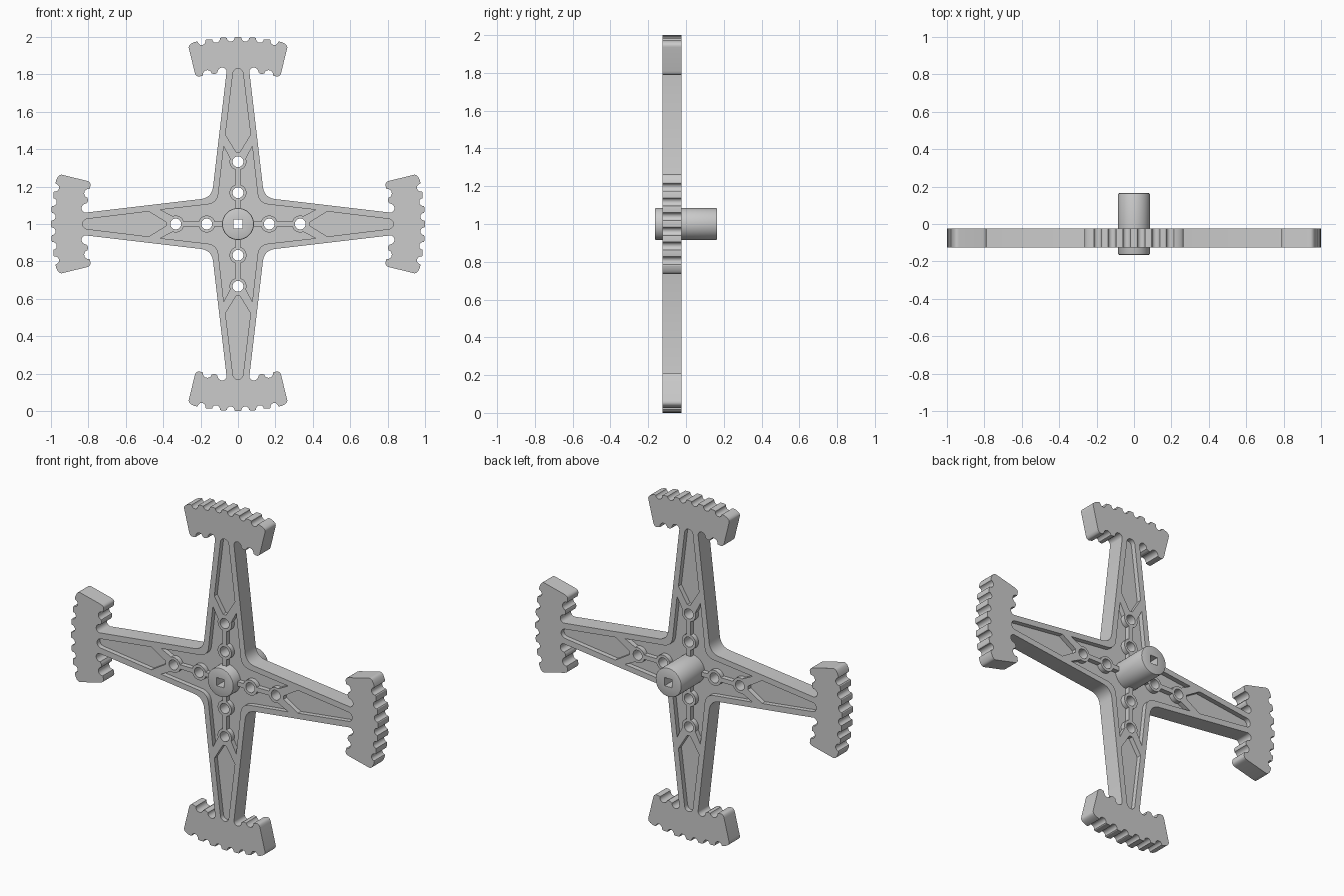
import bpy, bmesh
from math import sin, cos, pi, acos, radians, tan

if "Cube" in bpy.data.objects:
    bpy.data.objects.remove(bpy.data.objects["Cube"])

CY, CZ = -0.075, 1.0          # plate centre
HALF, WEB = 0.05, 0.022       # half thickness of plate and of recessed web


def arc(cx, cy, r, a0, a1, n):
    return [(cx + r * cos(a0 + (a1 - a0) * i / n), cy + r * sin(a0 + (a1 - a0) * i / n))
            for i in range(n + 1)]


def bezier(p, q, r, n=8):
    return [tuple((1 - t) ** 2 * a + 2 * t * (1 - t) * b + t * t * c for a, b, c in zip(p, q, r))
            for t in [i / n for i in range(n + 1)]]


def rot(pts, k):
    for _ in range(k):
        pts = [(y, -x) for x, y in pts]
    return pts


def finish(ob):
    bpy.ops.object.select_all(action='DESELECT')
    ob.select_set(True)
    bpy.context.view_layer.objects.active = ob
    if ob.type == 'CURVE':
        bpy.ops.object.convert(target='MESH')
        ob = bpy.context.object
    bm = bmesh.new()
    bm.from_mesh(ob.data)
    bmesh.ops.remove_doubles(bm, verts=bm.verts, dist=1e-5)
    bmesh.ops.recalc_face_normals(bm, faces=bm.faces)
    bm.to_mesh(ob.data)
    bm.free()
    bpy.ops.object.shade_smooth_by_angle(angle=radians(30))


def extruded(name, loops, half):
    cu = bpy.data.curves.new(name, 'CURVE')
    cu.dimensions, cu.fill_mode, cu.extrude = '2D', 'BOTH', half
    for pts in loops:
        sp = cu.splines.new('POLY')
        sp.points.add(len(pts) - 1)
        for p, (x, y) in zip(sp.points, pts):
            p.co = (x, y, 0, 1)
        sp.use_cyclic_u = True
    ob = bpy.data.objects.new(name, cu)
    bpy.context.collection.objects.link(ob)
    ob.rotation_euler = (pi / 2, 0, 0)
    ob.location = (0, CY, CZ)
    finish(ob)


def notch(R, ang, r, outer):
    # rounded tooth gap centred on radius R, listed clockwise (outer) or back again (inner)
    cx, cy = R * sin(ang), R * cos(ang)
    lo, hi = (pi, 2 * pi) if outer else (0, pi)
    return arc(cx, cy, r, lo - ang, hi - ang, 10)


def arm_edge(r, inset=0.0):
    return (0.06 + 0.118 * (0.82 - r) - inset, r)


# Half outline of one arm: toothed head, flank, inner teeth, tapering arm, root fillet
pitch = 2 * pi / 80
half = []
for k in range(3):
    half += [(sin(a), cos(a)) for a in (pitch * k, pitch * (k + 0.17))]
    half += notch(0.997, pitch * (k + 0.5), 0.021, True)
half += [(sin(a), cos(a)) for a in (pitch * 2.83, pitch * 3.0)]
half += bezier((0.243, 0.968), (0.27, 0.957), (0.262, 0.935), 5)
half += bezier((0.231, 0.81), (0.225, 0.785), (0.205, 0.789), 5)
half += notch(0.815, 0.202, 0.024, False)
half += bezier((0.139, 0.805), (0.125, 0.797), (0.111, 0.809), 4)
half += notch(0.817, 0.104, 0.024, False)
c = (0.06 + 0.118 * 0.82) / 1.118
root = bezier(arm_edge(0.2), (c, c), arm_edge(0.2)[::-1], 12)
arm = [(-x, y) for x, y in half[:0:-1]] + half + root
outline = [p for k in range(4) for p in rot(arm, k)]

# Kite-shaped recess in the outer half of an arm
kite_half = [(0.01, 0.385), (0.067, 0.478)]
kite = (kite_half + arc(0, 0.804, 0.027, radians(7), radians(173), 12)
        + [(-x, y) for x, y in kite_half[::-1]])

# Recess between two arms, leaving a spine rib with round bosses
s, b = 0.013, 0.045
phi = acos(s / b)
side = [(s, 0.07)]
side += arc(0, 0.167, b, -phi, phi, 14)
side += arc(0, 0.333, b, -phi, radians(20), 10)
side += [(0.076, 0.415)]
c2 = c - 0.034
fillet = bezier(arm_edge(0.175, 0.033), (c2, c2), arm_edge(0.175, 0.033)[::-1], 10)
quarter = side + fillet + [(y, x) for x, y in side[::-1]]

recesses = [rot(shape, k) for shape in (kite, quarter) for k in range(4)]
holes = [rot(arc(0, r, 0.029, 0, 2 * pi * 31 / 32, 31), k) for r in (0.167, 0.333) for k in range(4)]
centre = arc(0, 0, 0.045, 0, 2 * pi * 31 / 32, 31)

# Full-thickness ribs and heads, and the thin web filling the recesses
extruded("toothed_cross_frame", [outline, centre] + recesses + holes, HALF)
extruded("recessed_web", recesses, WEB)

# Hub sleeve with a square bore
N = 64
bm = bmesh.new()


def ring(r, y, square=False):
    out = []
    for i in range(N):
        a = 2 * pi * i / N
        q = r / max(abs(cos(a)), abs(sin(a))) if square else r
        out.append(bm.verts.new((q * cos(a), y, CZ + q * sin(a))))
    return out


rings = [ring(0.024, -0.165, True), ring(0.078, -0.165), ring(0.083, -0.163), ring(0.085, -0.158),
         ring(0.085, 0.158), ring(0.083, 0.163), ring(0.078, 0.165), ring(0.024, 0.165, True)]
for r0, r1 in zip(rings, rings[1:] + rings[:1]):
    for i in range(N):
        j = (i + 1) % N
        bm.faces.new((r0[i], r0[j], r1[j], r1[i]))
me = bpy.data.meshes.new("hub")
bm.to_mesh(me)
bm.free()
hub = bpy.data.objects.new("hub", me)
bpy.context.collection.objects.link(hub)
finish(hub)
